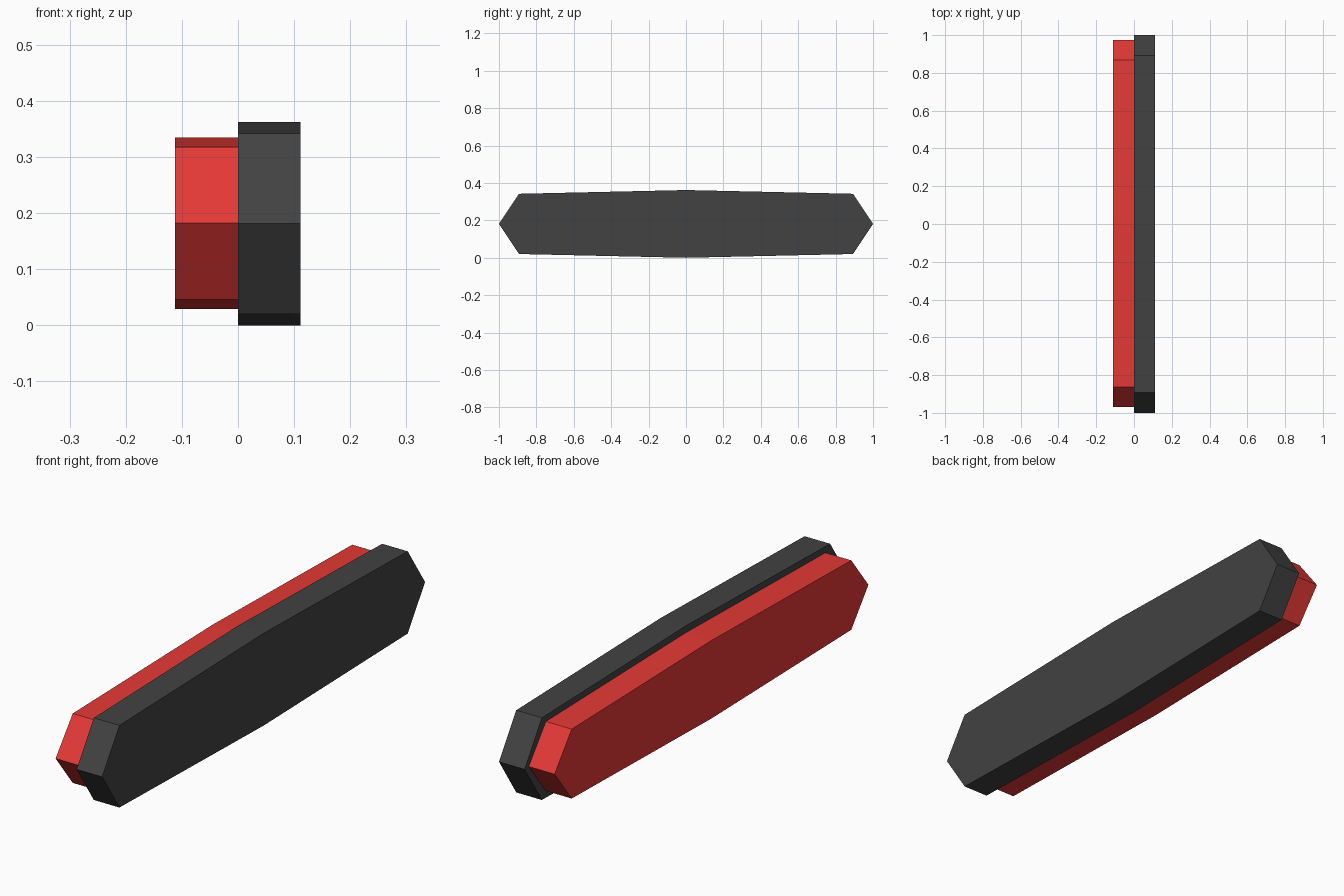
import bpy, bmesh

if "Cube" in bpy.data.objects:
    bpy.data.objects.remove(bpy.data.objects["Cube"])


def material(name, rgb):
    m = bpy.data.materials.new(name)
    m.diffuse_color = (*rgb, 1)
    m.use_nodes = True
    m.node_tree.nodes["Principled BSDF"].inputs["Base Color"].default_value = m.diffuse_color
    return m


def bar(name, x0, x1, yc, half, shoulder, zc, h_mid, h_end, mat):
    """Extrude a pointed, slightly bowed bar outline along x."""
    outline = [(half, 0), (shoulder, h_end), (0, h_mid), (-shoulder, h_end),
               (-half, 0), (-shoulder, -h_end), (0, -h_mid), (shoulder, -h_end)]
    bm = bmesh.new()
    face = bm.faces.new([bm.verts.new((x0, yc + y, zc + z)) for y, z in outline])
    ext = bmesh.ops.extrude_face_region(bm, geom=[face], use_keep_orig=True)
    verts = [v for v in ext["geom"] if isinstance(v, bmesh.types.BMVert)]
    bmesh.ops.translate(bm, verts=verts, vec=(x1 - x0, 0, 0))
    bmesh.ops.recalc_face_normals(bm, faces=bm.faces)
    me = bpy.data.meshes.new(name)
    bm.to_mesh(me)
    bm.free()
    me.materials.append(mat)
    ob = bpy.data.objects.new(name, me)
    bpy.context.collection.objects.link(ob)


red = material("red", (0.783, 0.041, 0.036))
charcoal = material("charcoal", (0.0545, 0.0545, 0.0545))

# Larger dark backing half, and the smaller red half beside it
bar("dark_backing", 0, 0.111, 0, 1.0, 0.893, 0.181, 0.181, 0.161, charcoal)
bar("red_cover", -0.112, 0, 0.002, 0.972, 0.866, 0.182, 0.153, 0.136, red)
